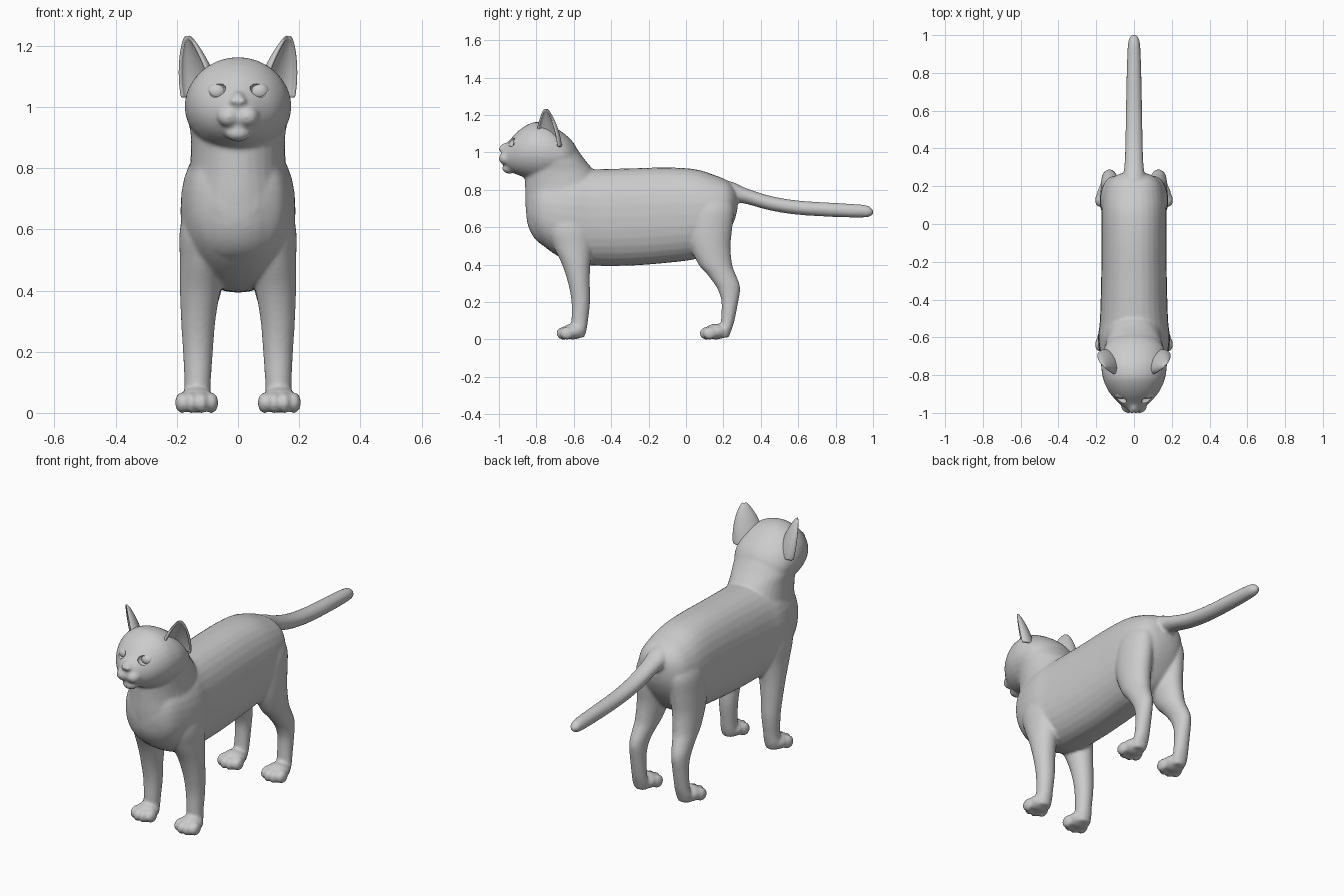
import bpy, bmesh, math
from mathutils import Vector, Matrix

if "Cube" in bpy.data.objects:
    bpy.data.objects.remove(bpy.data.objects["Cube"])


def smooth_rows(rows, n=5):
    """Catmull-Rom interpolation of section rows."""
    out = []
    for i in range(len(rows) - 1):
        p0, p1, p2 = rows[max(i - 1, 0)], rows[i], rows[i + 1]
        p3 = rows[min(i + 2, len(rows) - 1)]
        for k in range(n):
            t = k / n
            out.append([0.5 * (2 * b + (c - a) * t + (2 * a - 5 * b + 4 * c - d) * t * t
                               + (3 * b - a - 3 * c + d) * t ** 3)
                        for a, b, c, d in zip(p0, p1, p2, p3)])
    return out + [list(rows[-1])]


def loft(bm, rows, axis, power=2.0, seg=32):
    """axis 'Y': rows (y, top z, bottom z, half width, x); axis 'Z': rows (z, front y, back y, half width, x)."""
    rings = []
    for p, lo, hi, w, xc in smooth_rows(rows):
        ring = []
        for i in range(seg):
            a = 2 * math.pi * i / seg
            c, s = math.cos(a), math.sin(a)
            x = xc + max(w, 0.004) * math.copysign(abs(c) ** (2 / power), c)
            q = (lo + hi) / 2 + abs(hi - lo) / 2 * math.copysign(abs(s) ** (2 / power), s)
            ring.append(bm.verts.new((x, p, q) if axis == 'Y' else (x, q, p)))
        rings.append(ring)
    faces = [bm.faces.new(rings[0]), bm.faces.new(rings[-1][::-1])]
    for r0, r1 in zip(rings, rings[1:]):
        for i in range(seg):
            j = (i + 1) % seg
            faces.append(bm.faces.new((r0[i], r1[i], r1[j], r0[j])))
    bmesh.ops.recalc_face_normals(bm, faces=faces)


def ball(bm, loc, r):
    m = Matrix.Translation(loc) @ Matrix.Diagonal((*r, 1))
    bmesh.ops.create_uvsphere(bm, u_segments=32, v_segments=20, radius=1, matrix=m)


def make(name, bm):
    me = bpy.data.meshes.new(name)
    bm.to_mesh(me)
    bm.free()
    for p in me.polygons:
        p.use_smooth = True
    ob = bpy.data.objects.new(name, me)
    bpy.context.collection.objects.link(ob)
    return ob


bm = bmesh.new()

# Torso
loft(bm, [(y, t, b, w, 0) for y, t, b, w in [
    (-.845, .75, .63, .06), (-.79, .85, .53, .14), (-.70, .89, .455, .175), (-.60, .91, .41, .188),
    (-.50, .91, .395, .18), (-.30, .915, .395, .174), (-.10, .92, .41, .172), (.05, .91, .43, .172),
    (.15, .88, .47, .165), (.22, .85, .56, .14), (.26, .81, .64, .09), (.275, .77, .70, .03)]], 'Y', 2.3)

# Chest and neck
loft(bm, [(z, f, b, w, 0) for z, f, b, w in [
    (.46, -.68, -.45, .10), (.52, -.79, -.42, .15), (.60, -.842, -.40, .18), (.70, -.857, -.40, .178),
    (.80, -.86, -.42, .158), (.90, -.862, -.49, .154), (.96, -.86, -.54, .162), (1.03, -.85, -.59, .15)]], 'Z')

# Head
loft(bm, [(y, t, b, w, 0) for y, t, b, w in [
    (-.985, 1.02, .95, .03), (-.97, 1.04, .925, .055), (-.94, 1.07, .90, .088), (-.90, 1.112, .88, .125),
    (-.85, 1.147, .862, .153), (-.80, 1.163, .85, .168), (-.73, 1.15, .85, .174), (-.65, 1.10, .86, .155),
    (-.60, 1.05, .87, .11), (-.575, 1.0, .90, .05)]], 'Y')

# Muzzle lobes, chin and nose
for s in (-1, 1):
    ball(bm, (.03 * s, -.963, .968), (.038, .038, .034))
    ball(bm, (.012 * s, -.985, 1.018), (.016, .018, .013))
ball(bm, (0, -.945, .915), (.042, .038, .028))
ball(bm, (0, -.965, 1.02), (.024, .033, .03))

# Tail
loft(bm, [(y, t, b, w, 0) for y, t, b, w in [
    (.12, .87, .74, .07), (.24, .845, .735, .06), (.32, .81, .725, .05), (.45, .768, .69, .046),
    (.60, .743, .667, .043), (.80, .73, .655, .039), (.93, .722, .652, .034), (.98, .712, .656, .027),
    (1.002, .69, .672, .01)]], 'Y')

# Legs and paws, on both sides
FRONT = [(.75, -.72, -.50, .05, .11), (.60, -.74, -.49, .075, .115), (.50, -.71, -.50, .074, .116),
         (.40, -.662, -.512, .066, .124), (.30, -.63, -.514, .056, .13), (.20, -.612, -.513, .049, .131),
         (.10, -.612, -.524, .043, .132), (.05, -.61, -.532, .044, .134), (.01, -.60, -.545, .035, .134)]
HIND = [(.78, .04, .22, .05, .09), (.70, .01, .255, .075, .098), (.60, .0, .248, .077, .103),
        (.50, .02, .238, .073, .108), (.40, .068, .247, .062, .116), (.35, .112, .265, .054, .122),
        (.30, .15, .285, .047, .128), (.26, .173, .289, .043, .13), (.20, .19, .279, .041, .131),
        (.10, .187, .259, .041, .132), (.05, .18, .243, .043, .134), (.01, .18, .228, .035, .134)]
for s in (-1, 1):
    for rows, heel in ((FRONT, -.53), (HIND, .235)):
        loft(bm, [(z, f, b, w, x * s) for z, f, b, w, x in rows], 'Z')
        ball(bm, (.135 * s, heel - .075, .042), (.06, .062, .042))
        for dx, dy in ((-.048, .108), (-.017, .126), (.017, .126), (.048, .108)):
            ball(bm, (.135 * s + dx, heel - dy, .033), (.023, .037, .034))

# Fuse into one smooth skin
cat = make("body", bm)
rm = cat.modifiers.new("fuse", 'REMESH')
rm.mode = 'VOXEL'
rm.voxel_size = .008
rm.use_smooth_shade = True
sm = cat.modifiers.new("soften", 'SMOOTH')
sm.factor = .5
sm.iterations = 6

# Eye sockets and eyes
bm = bmesh.new()
for s in (-1, 1):
    ball(bm, (.07 * s, -.932, 1.056), (.032, .026, .025))
socket = make("eye_socket_cutter", bm)
socket.hide_render = True
socket.hide_set(True)
bo = cat.modifiers.new("sockets", 'BOOLEAN')
bo.operation = 'DIFFERENCE'
bo.object = socket
for s, side in ((-1, "left"), (1, "right")):
    bm = bmesh.new()
    ball(bm, (.069 * s, -.895, 1.05), (.034, .03, .03))
    make("eye_" + side, bm)

# Ears: curved shells open to the front and outside
for s, side in ((-1, "left"), (1, "right")):
    bm = bmesh.new()
    wide, deep = Vector((.68 * s, .73, 0)), Vector((-.73 * s, .68, 0))
    base, tip = Vector((.122 * s, -.735, 1.03)), Vector((.166 * s, -.75, 1.232))
    grid = []
    for i in range(19):
        t = i / 18
        r = .076 * max(1 - t ** 1.7, .0) ** .8 + .004
        c = base.lerp(tip, t)
        row = []
        for k in range(21):
            a = math.radians(-15 + 210 * k / 20)
            row.append(bm.verts.new(c + wide * r * math.cos(a) + deep * r * .6 * math.sin(a)))
        grid.append(row)
    for r0, r1 in zip(grid, grid[1:]):
        for k in range(20):
            f = (r0[k], r0[k + 1], r1[k + 1], r1[k])
            bm.faces.new(f if s > 0 else f[::-1])
    ear = make("ear_" + side, bm)
    so = ear.modifiers.new("thickness", 'SOLIDIFY')
    so.thickness = .012
    so.offset = 0
    ear.modifiers.new("round", 'SUBSURF').levels = 1
